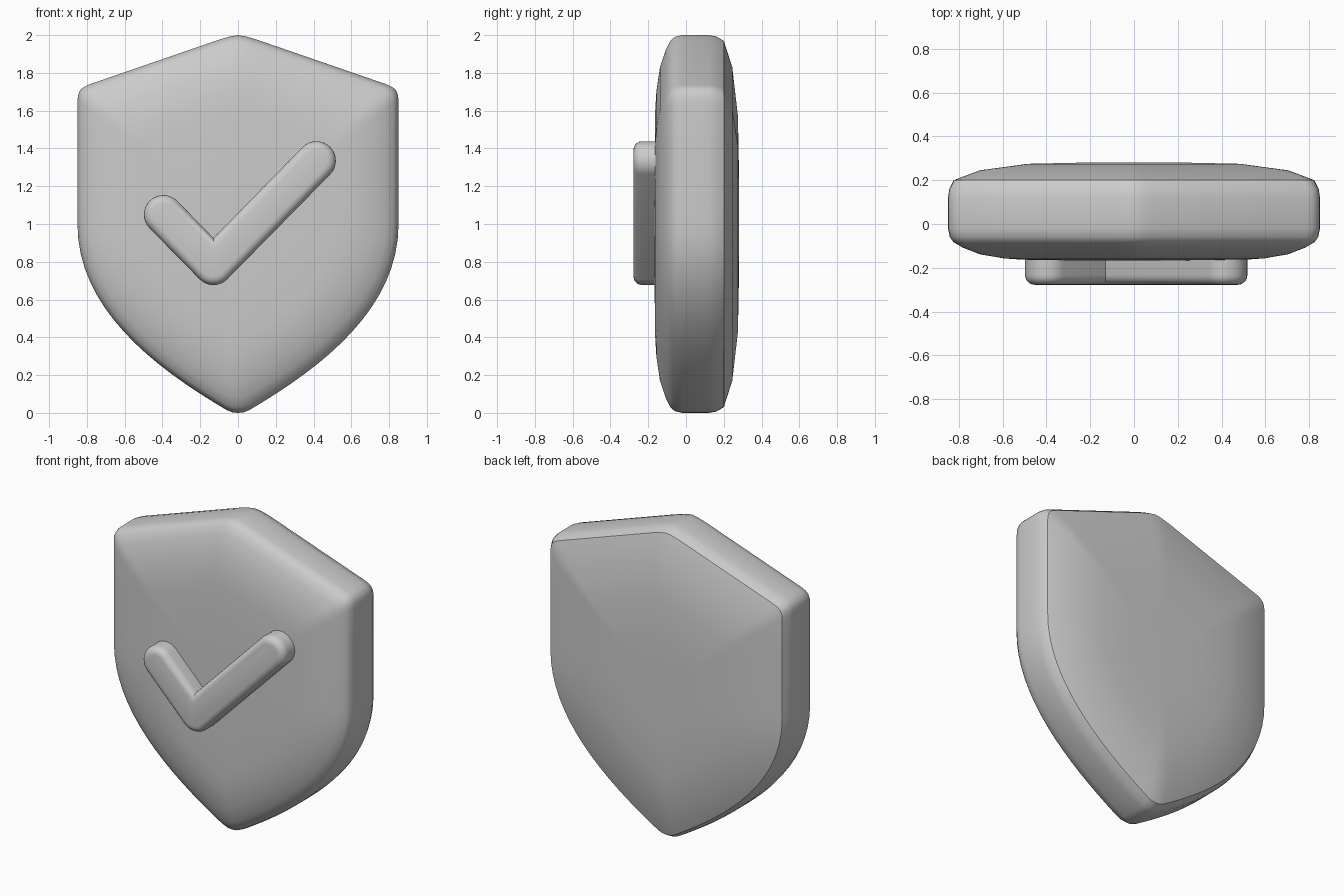
import bpy, bmesh
from math import sin, cos, radians, sqrt
from mathutils import Vector

if "Cube" in bpy.data.objects:
    bpy.data.objects.remove(bpy.data.objects["Cube"])


def finish(bm, name, angle):
    bmesh.ops.recalc_face_normals(bm, faces=bm.faces)
    mesh = bpy.data.meshes.new(name)
    bm.to_mesh(mesh)
    bm.free()
    ob = bpy.data.objects.new(name, mesh)
    bpy.context.collection.objects.link(ob)
    bpy.ops.object.select_all(action='DESELECT')
    ob.select_set(True)
    bpy.context.view_layer.objects.active = ob
    bpy.ops.object.shade_smooth_by_angle(angle=radians(angle))
    return ob


def bezier(a, b, c, d, n):
    a, b, c, d = map(Vector, (a, b, c, d))
    return [a*(1-t)**3 + b*3*t*(1-t)**2 + c*3*t*t*(1-t) + d*t**3
            for t in (i/n for i in range(n + 1))]


def arc(cx, cz, r, a0, a1, n):
    return [(cx + r*cos(radians(a0 + (a1-a0)*i/n)),
             cz + r*sin(radians(a0 + (a1-a0)*i/n))) for i in range(n + 1)]


# Shield outline: right half from peak to tip, then mirrored
right = [Vector((0.0, 2.0)), Vector((0.045, 1.992)), Vector((0.1, 1.976))]
right += bezier((0.79, 1.738), (0.835, 1.722), (0.85, 1.70), (0.85, 1.65), 4)
right += [Vector((0.85, z)) for z in (1.45, 1.22)]
right += bezier((0.85, 1.0), (0.85, 0.56), (0.46, 0.25), (0.06, 0.015), 16)
right += [Vector((0.03, 0.003)), Vector((0.0, 0.0))]
outline = right + [Vector((-p.x, p.y)) for p in reversed(right[1:-1])]

# Shield body: scaled copies of the outline form a pillowed front and back
layers = [(0.3, -0.167), (0.6, -0.163), (0.70, -0.157), (0.83, -0.138),
          (0.92, -0.108), (0.97, -0.083), (0.99, -0.06), (1.0, -0.02),
          (1.0, 0.12), (0.993, 0.16), (0.97, 0.20), (0.83, 0.245),
          (0.57, 0.275), (0.3, 0.28)]
bm = bmesh.new()
rings = [[bm.verts.new((p.x*s, y, 1 + (p.y - 1)*s)) for p in outline]
         for s, y in layers]
n = len(outline)
for r0, r1 in zip(rings, rings[1:]):
    for i in range(n):
        j = (i + 1) % n
        bm.faces.new((r0[i], r0[j], r1[j], r1[i]))
bm.faces.new(rings[0])
bm.faces.new(rings[-1])
finish(bm, "shield_body", 40)

# Check mark: rounded stroke outline, extruded, with a soft front edge
R = 0.103
pts = arc(0.415, 1.335, R, -45, 135, 16)
pts += [(-0.13, 0.78 + R*sqrt(2))]
pts += arc(-0.395, 1.05, R, 45, 225, 16)
pts += arc(-0.13, 0.78, R, 225, 315, 10)
bm = bmesh.new()
front = bm.faces.new([bm.verts.new((x, -0.278, z)) for x, z in pts])
back = bmesh.ops.extrude_face_region(bm, geom=[front], use_keep_orig=True)
bmesh.ops.translate(bm, vec=(0, 0.15, 0),
                    verts=[g for g in back['geom'] if isinstance(g, bmesh.types.BMVert)])
bmesh.ops.recalc_face_normals(bm, faces=bm.faces)
edges = [e for e in bm.edges if all(v.co.y < -0.27 for v in e.verts)]
bmesh.ops.bevel(bm, geom=edges, offset=0.045, segments=5, profile=0.5,
                affect='EDGES', clamp_overlap=False)
finish(bm, "check_mark", 50)
